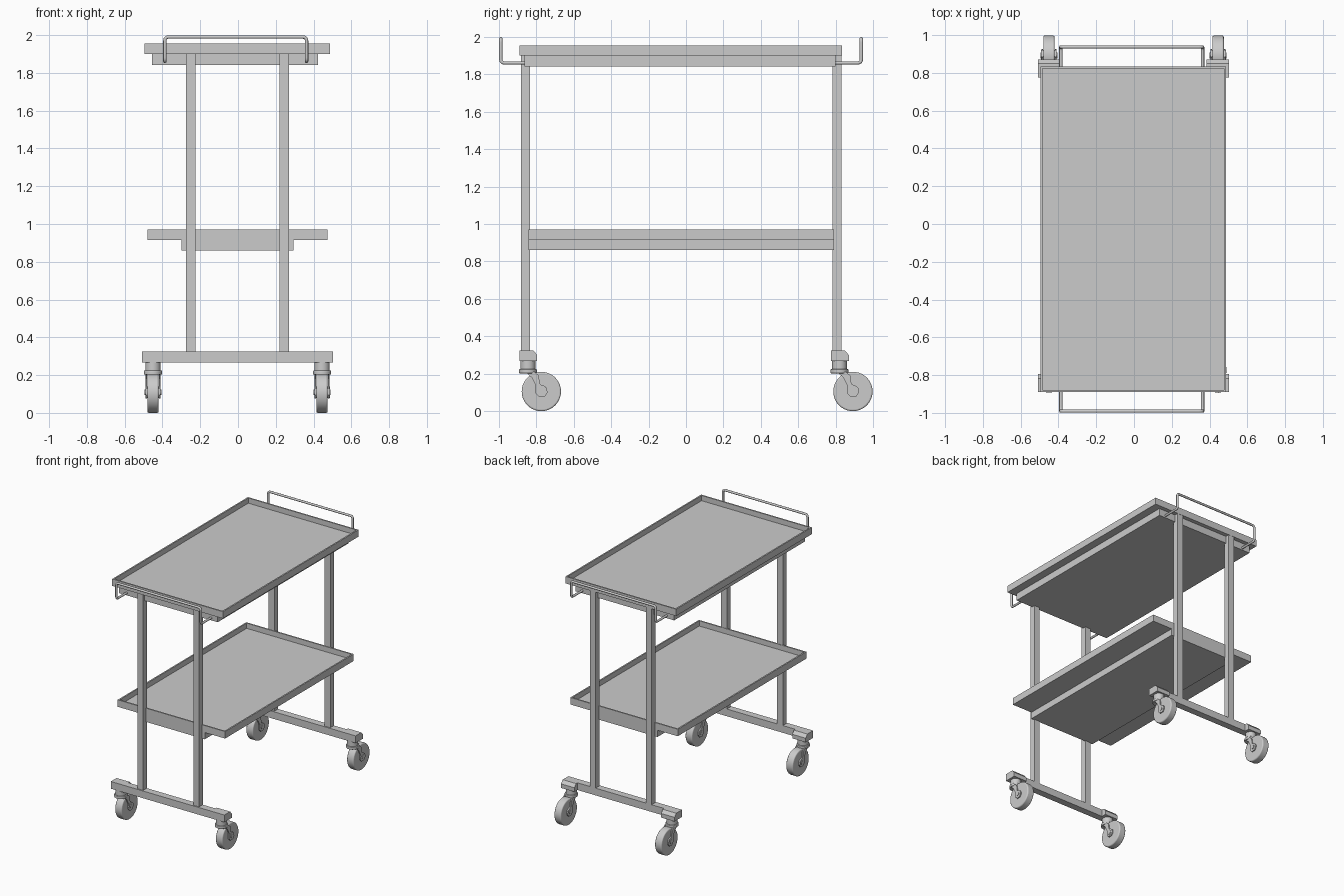
import bpy, bmesh, math
from mathutils import Vector

if "Cube" in bpy.data.objects:
    bpy.data.objects.remove(bpy.data.objects["Cube"])


def make_object(name, bm):
    bmesh.ops.recalc_face_normals(bm, faces=bm.faces)
    mesh = bpy.data.meshes.new(name)
    bm.to_mesh(mesh)
    bm.free()
    ob = bpy.data.objects.new(name, mesh)
    bpy.context.collection.objects.link(ob)
    return ob


def box_bm(x0, x1, y0, y1, z0, z1):
    bm = bmesh.new()
    bmesh.ops.create_cube(bm, size=1)
    for v in bm.verts:
        v.co = Vector(((x0 + x1) / 2 + v.co.x * (x1 - x0),
                       (y0 + y1) / 2 + v.co.y * (y1 - y0),
                       (z0 + z1) / 2 + v.co.z * (z1 - z0)))
    return bm


def box(name, *b):
    return make_object(name, box_bm(*b))


def tray(name, x0, x1, y0, y1, z0, z1, rim, depth):
    # box with its top face inset and pushed down
    bm = box_bm(x0, x1, y0, y1, z0, z1)
    bm.normal_update()
    top = max(bm.faces, key=lambda f: f.calc_center_median().z)
    bmesh.ops.inset_region(bm, faces=[top], thickness=rim)
    floor = bmesh.ops.extrude_discrete_faces(bm, faces=[top])["faces"][0]
    for v in floor.verts:
        v.co.z -= depth
    return make_object(name, bm)


def prism(name, profile, x0, x1):
    # yz profile extruded along x
    bm = bmesh.new()
    face = bm.faces.new([bm.verts.new((x0, y, z)) for y, z in profile])
    ext = bmesh.ops.extrude_face_region(bm, geom=[face])["geom"]
    for v in ext:
        if isinstance(v, bmesh.types.BMVert):
            v.co.x = x1
    return make_object(name, bm)


def cylinder(name, loc, r, depth, axis="Z", bevel=0.0):
    rot = (0, math.pi / 2, 0) if axis == "X" else (0, 0, 0)
    bpy.ops.mesh.primitive_cylinder_add(vertices=40, radius=r, depth=depth,
                                        location=loc, rotation=rot)
    ob = bpy.context.object
    ob.name = name
    if bevel:
        m = ob.modifiers.new("bevel", "BEVEL")
        m.width, m.segments = bevel, 3
        m.limit_method = "ANGLE"
    bpy.ops.object.shade_smooth_by_angle(angle=math.radians(35))
    return ob


def handle(name, y_in, y_out):
    # bent round rod with rounded corners
    a, b, lo, hi = -0.387, 0.363, 1.861, 1.99
    pts = [Vector(p) for p in ((a, y_in, lo), (a, y_out, lo), (a, y_out, hi),
                               (b, y_out, hi), (b, y_out, lo), (b, y_in, lo))]
    path = [pts[0]]
    for p, q, s in zip(pts, pts[1:], pts[2:]):
        start = q + (p - q).normalized() * 0.02
        end = q + (s - q).normalized() * 0.02
        for i in range(6):
            t = i / 5
            path.append(start * (1 - t) ** 2 + q * 2 * t * (1 - t) + end * t * t)
    path.append(pts[-1])
    cu = bpy.data.curves.new(name, "CURVE")
    cu.dimensions = "3D"
    cu.bevel_depth, cu.bevel_resolution, cu.use_fill_caps = 0.009, 3, True
    sp = cu.splines.new("POLY")
    sp.points.add(len(path) - 1)
    for pt, co in zip(sp.points, path):
        pt.co = (*co, 1)
    ob = bpy.data.objects.new(name, cu)
    bpy.context.collection.objects.link(ob)


def caster(name, x, y):
    cylinder(name + "_stem", (x, y, 0.243), 0.04, 0.05)
    cylinder(name + "_flange", (x, y, 0.213), 0.048, 0.022, bevel=0.004)
    # fork cheeks reaching back to the axle
    fork = [(-0.02, 0.215), (0.035, 0.21), (0.058, 0.19), (0.064, 0.145),
            (0.1, 0.125), (0.105, 0.1), (0.09, 0.078), (0.06, 0.075),
            (0.04, 0.095), (0.04, 0.14), (0.02, 0.18)]
    prof = [(y + a, b) for a, b in fork]
    for side in (-1, 1):
        prism(name + "_fork", prof, x + side * 0.032, x + side * 0.04)
    wy = y + 0.072
    cylinder(name + "_wheel", (x, wy, 0.105), 0.105, 0.06, "X", 0.008)
    cylinder(name + "_hub", (x, wy, 0.109), 0.03, 0.082, "X")
    cylinder(name + "_axle", (x, wy, 0.109), 0.015, 0.09, "X")


# trays and the panels beneath them
tray("top_tray", -0.495, 0.488, -0.89, 0.833, 1.90, 1.955, 0.016, 0.042)
box("top_panel", -0.455, 0.423, -0.862, 0.80, 1.842, 1.902)
tray("lower_tray", -0.48, 0.475, -0.842, 0.79, 0.914, 0.97, 0.016, 0.042)
box("lower_panel", -0.30, 0.295, -0.842, 0.79, 0.86, 0.915)

# end frames: posts, base bar, end blocks and casters
for end, y in (("front", -0.845), ("back", 0.82)):
    for x in (-0.251, 0.246):
        box(end + "_post", x - 0.025, x + 0.025, y - 0.036, y + 0.011, 0.32, 1.902)
    box(end + "_base_bar", -0.505, 0.5, y - 0.045, y + 0.011, 0.267, 0.325)
    block = [(y - 0.045, 0.267), (y - 0.045, 0.325), (y + 0.028, 0.325),
             (y + 0.05, 0.3), (y + 0.05, 0.267)]
    for x0, x1, cx in ((-0.507, -0.388, -0.45), (0.383, 0.502, 0.445)):
        prism(end + "_end_block", block, x0, x1)
        caster(end + "_caster", cx, y)

# push handles
handle("front_handle", -0.855, -0.99)
handle("back_handle", 0.79, 0.937)
